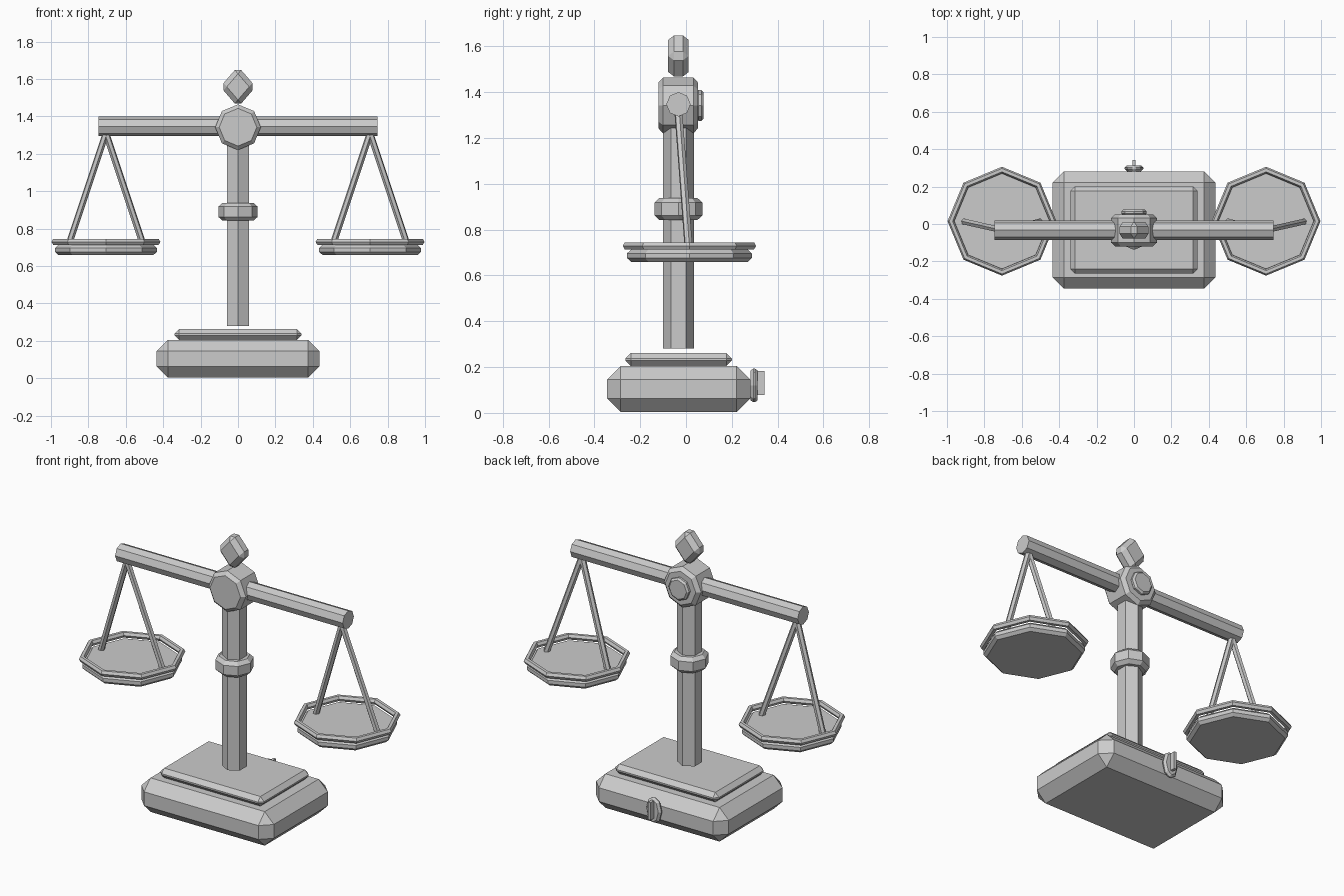
import bpy, math
from mathutils import Vector

if "Cube" in bpy.data.objects:
    bpy.data.objects.remove(bpy.data.objects["Cube"])

CY = -0.033  # depth of the post and beam axis


def finish(name, bevel=0.0):
    ob = bpy.context.object
    ob.name = name
    bpy.ops.object.transform_apply(location=False, rotation=True, scale=True)
    if bevel:
        m = ob.modifiers.new("bevel", 'BEVEL')
        m.width = bevel
        m.segments = 1
        m.limit_method = 'ANGLE'
        m.angle_limit = math.radians(60)
    return ob


def box(name, lo, hi, bevel=0.0):
    lo, hi = Vector(lo), Vector(hi)
    bpy.ops.mesh.primitive_cube_add(size=1, location=(lo + hi) / 2)
    bpy.context.object.scale = hi - lo
    return finish(name, bevel)


def rod(name, a, b, radius, sides=8, bevel=0.0):
    a, b = Vector(a), Vector(b)
    d = b - a
    bpy.ops.mesh.primitive_cylinder_add(vertices=sides, radius=radius, depth=d.length,
                                        location=(a + b) / 2,
                                        rotation=d.to_track_quat('Z', 'Y').to_euler())
    return finish(name, bevel)


# stepped base
box("base", (-0.435, -0.345, 0.003), (0.435, 0.281, 0.205), 0.06)
box("base_plate", (-0.34, -0.265, 0.205), (0.34, 0.2, 0.262), 0.024)

# hexagonal post with collar
bpy.ops.mesh.primitive_cylinder_add(vertices=6, radius=0.067, depth=1.02, location=(0, CY, 0.79))
finish("post")
bpy.ops.mesh.primitive_cylinder_add(vertices=8, radius=0.105, depth=0.095, location=(0, CY, 0.89))
finish("collar", 0.02)

# hub, rear cap and beam
rod("hub", (0, -0.12, 1.342), (0, 0.052, 1.342), 0.122, 8, 0.02)
rod("hub_cap", (0, 0.045, 1.342), (0, 0.077, 1.342), 0.068, 8, 0.01)
rod("beam", (-0.747, CY, 1.347), (0.747, CY, 1.347), 0.053)

# diamond finial: a cube stood on its edge, then stretched
bpy.ops.mesh.primitive_cube_add(size=1, location=(0, CY, 1.558), rotation=(0, math.pi / 4, 0))
finial = bpy.context.object
finial.scale = (0.155, 0.09, 0.155)
finish("finial")
finial.scale = (0.86, 1, 1)
finish("finial", 0.026)

# pans and their hangers
for side, s in (("left", -1), ("right", 1)):
    x = 0.706 * s
    bpy.ops.mesh.primitive_cylinder_add(vertices=8, radius=0.272, depth=0.053,
                                        location=(x, 0.015, 0.686))
    finish(side + "_pan", 0.016)
    bpy.ops.mesh.primitive_torus_add(major_segments=8, minor_segments=6, major_radius=0.273,
                                     minor_radius=0.018, location=(x, 0.015, 0.729))
    finish(side + "_pan_rim")
    for n, t in (("outer", 1), ("inner", -1)):
        rod(f"{side}_{n}_hanger", (x, CY, 1.31), (x + 0.2 * s * t, 0.012, 0.71), 0.018, 6)

# winding key on the back of the base
key = rod("key_disc", (0, 0.282, 0.12), (0, 0.313, 0.12), 0.08, 8, 0.012)
key.scale.x = 0.62
finish("key_disc")
box("key_blade", (-0.008, 0.3, 0.078), (0.008, 0.343, 0.182))
